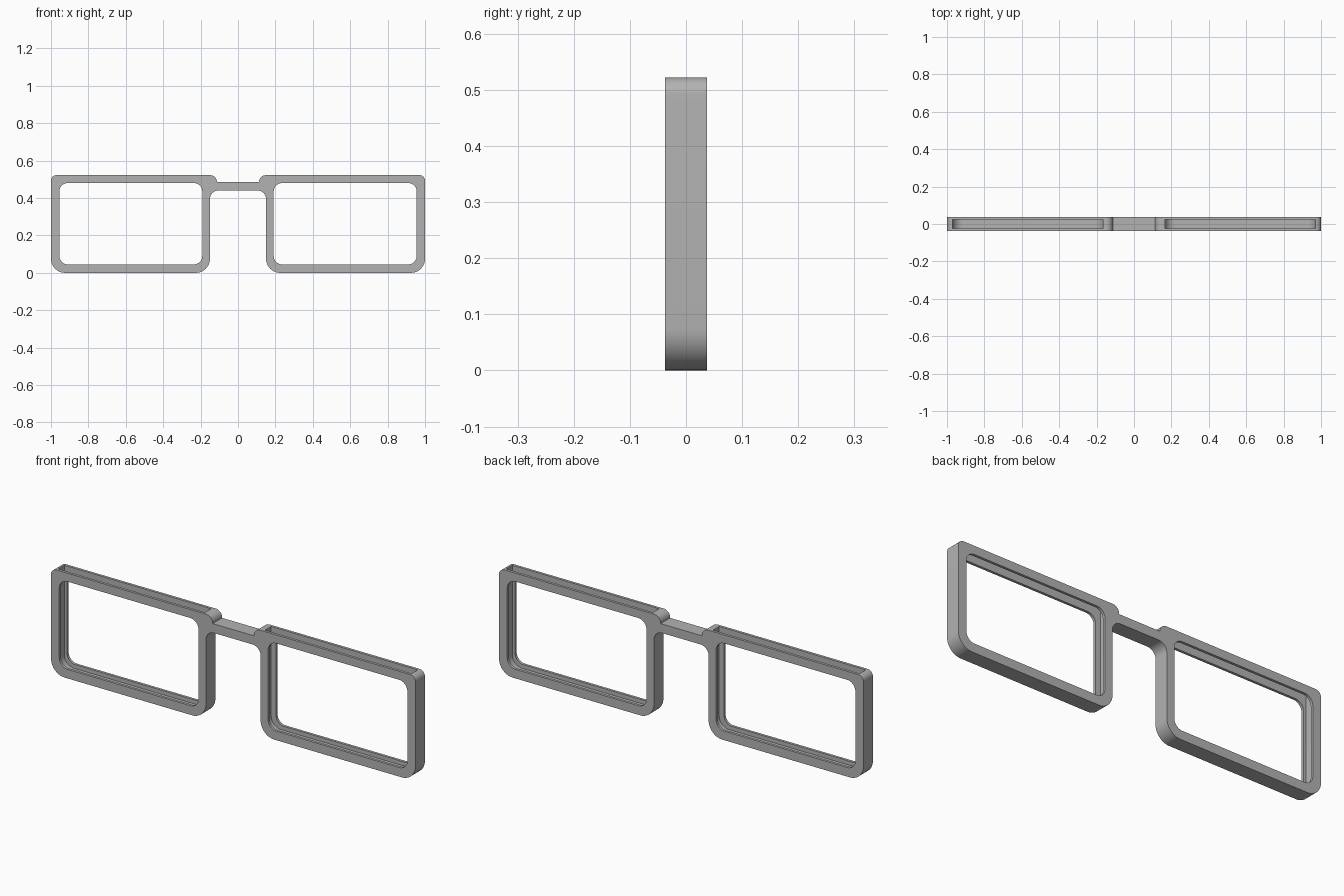
import bpy, bmesh, math
from mathutils import Vector

if "Cube" in bpy.data.objects:
    bpy.data.objects.remove(bpy.data.objects["Cube"])

grey = bpy.data.materials.new("frame grey")
grey.use_nodes = True
colour = (0.45, 0.45, 0.45, 1)
grey.diffuse_color = colour
grey.node_tree.nodes["Principled BSDF"].inputs["Base Color"].default_value = colour


def rounded(corners, steps=10):
    """Replace each (x, z, radius) corner with a tangent arc."""
    out = []
    for i, (x, z, r) in enumerate(corners):
        p = Vector((x, z))
        if r == 0:
            out.append(p)
            continue
        a = (Vector(corners[i - 1][:2]) - p).normalized()
        b = (Vector(corners[(i + 1) % len(corners)][:2]) - p).normalized()
        half = a.angle(b) / 2
        centre = p + (a + b).normalized() * (r / math.sin(half))
        start = p + a * (r / math.tan(half)) - centre
        end = p + b * (r / math.tan(half)) - centre
        for k in range(steps + 1):
            t = k / steps
            sweep = start.angle(end)
            out.append(centre + (start * math.sin((1 - t) * sweep)
                                 + end * math.sin(t * sweep)) / math.sin(sweep))
    return out


def slab(name, corners, depth):
    """Extrude a rounded outline symmetrically about y = 0."""
    bm = bmesh.new()
    face = bm.faces.new([bm.verts.new((p.x, -depth, p.y)) for p in rounded(corners)])
    top = bmesh.ops.extrude_face_region(bm, geom=[face])["geom"]
    bmesh.ops.translate(bm, vec=(0, 2 * depth, 0),
                        verts=[v for v in top if isinstance(v, bmesh.types.BMVert)])
    bmesh.ops.recalc_face_normals(bm, faces=bm.faces)
    mesh = bpy.data.meshes.new(name)
    bm.to_mesh(mesh)
    bm.free()
    mesh.materials.append(grey)
    ob = bpy.data.objects.new(name, mesh)
    bpy.context.collection.objects.link(ob)
    return ob


def box(x0, x1, z0, z1, r_low, r_high):
    return [(x0, z0, r_low), (x1, z0, r_low), (x1, z1, r_high), (x0, z1, r_high)]


# Frame outline: two rims joined by a thin bridge
half = [(0.15, 0.44, 0.045), (0.15, 0, 0.075), (1, 0, 0.075),
        (1, 0.522, 0.03), (0.113, 0.522, 0.035), (0.113, 0.485, 0)]
frame = slab("glasses_frame", half + [(-x, z, r) for x, z, r in reversed(half)], 0.037)

# Lens openings, and lens slots open at the top
cutters = []
for side, s in (("left", 1), ("right", -1)):
    for part, shape, depth in (
            ("opening", box(0.191, 0.955, 0.045, 0.48, 0.045, 0.045), 0.1),
            ("slot", box(0.165, 0.97, 0.025, 0.6, 0.055, 0), 0.024)):
        cutters.append(slab(f"{side}_lens_{part}_cutter",
                            [(s * x, z, r) for x, z, r in shape], depth))

bpy.context.view_layer.objects.active = frame
frame.select_set(True)
for cutter in cutters:
    cutter.hide_render = True
    mod = frame.modifiers.new(cutter.name, "BOOLEAN")
    mod.operation = "DIFFERENCE"
    mod.solver = "EXACT"
    mod.object = cutter
    bpy.ops.object.modifier_apply(modifier=mod.name)
    bpy.data.objects.remove(cutter)

bpy.ops.object.shade_smooth_by_angle(angle=math.radians(30))
